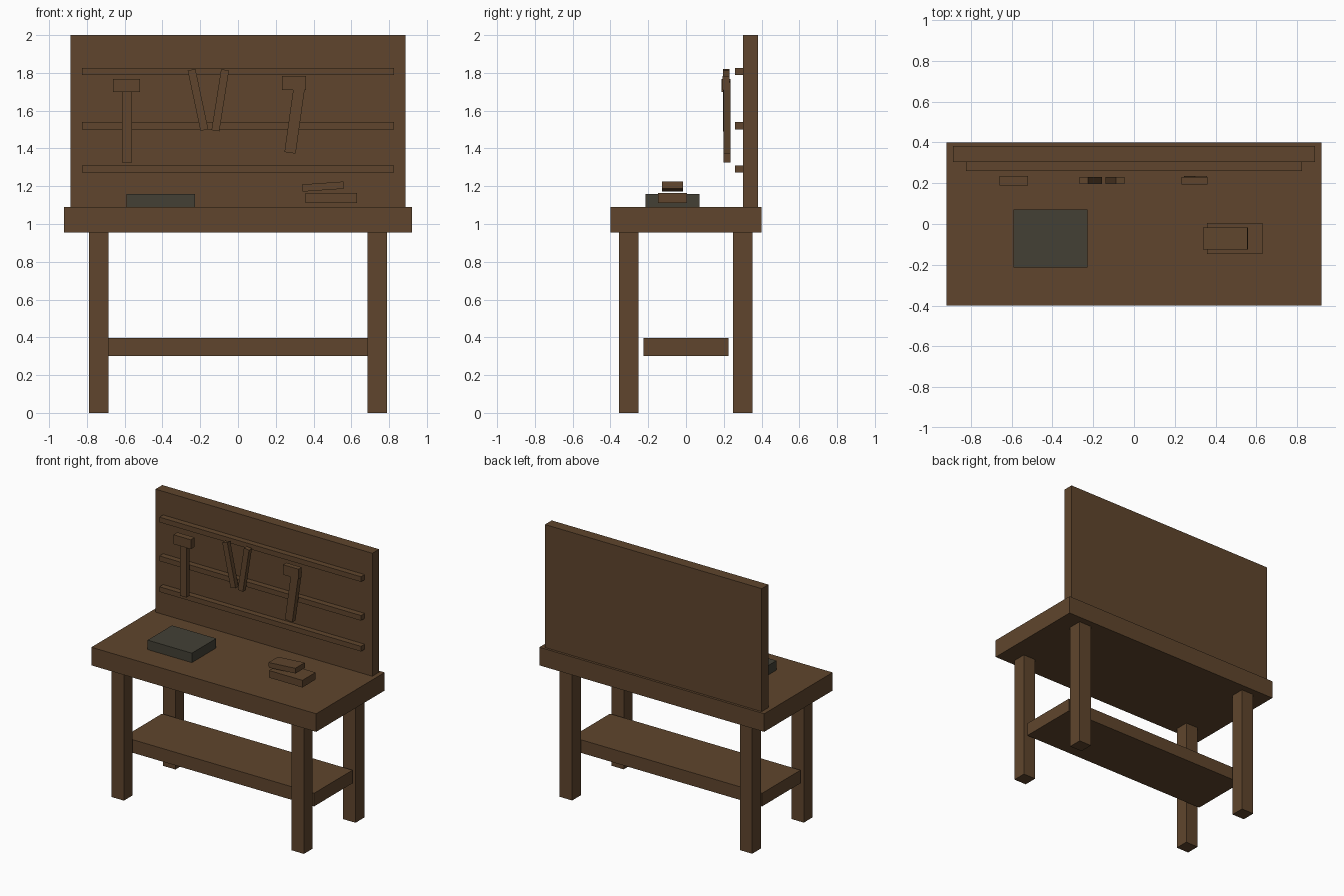
import bpy
from math import radians

cube = bpy.data.objects.get("Cube")
if cube:
    bpy.data.objects.remove(cube, do_unlink=True)


def material(name, rgb):
    m = bpy.data.materials.new(name)
    m.use_nodes = True
    m.diffuse_color = (*rgb, 1)
    m.node_tree.nodes["Principled BSDF"].inputs["Base Color"].default_value = (*rgb, 1)
    return m


wood = material("brown wood", (0.115, 0.06, 0.026))
metal = material("dark metal", (0.056, 0.051, 0.036))


def box(name, xs, ys, zs, mat=wood, tilt=0):
    """Box spanning the given ranges, then tilted about its own y axis."""
    spans = (xs, ys, zs)
    bpy.ops.mesh.primitive_cube_add(size=1, location=[(a + b) / 2 for a, b in spans])
    ob = bpy.context.object
    ob.name = name
    ob.scale = [b - a for a, b in spans]
    ob.rotation_euler.y = radians(tilt)
    ob.data.materials.append(mat)
    return ob


def stick(name, x, z, width, length, ys, tilt):
    """Upright tool shaft centred at x, z."""
    return box(name, (x - width / 2, x + width / 2), ys,
               (z - length / 2, z + length / 2), tilt=tilt)


# Bench: top, legs and lower shelf
box("bench_top", (-0.92, 0.92), (-0.4, 0.4), (0.956, 1.09))
for side, x in (("left", 0.737), ("right", -0.737)):
    for end, y in (("front", -0.303), ("back", 0.3)):
        box(f"{end}_{side}_leg", (x - 0.051, x + 0.051), (y - 0.051, y + 0.051), (0, 0.956))
box("lower_shelf", (-0.78, 0.78), (-0.225, 0.225), (0.3, 0.397))

# Tool board with three slats
box("tool_board", (-0.887, 0.887), (0.303, 0.382), (1.09, 2))
for name, z in (("lower", 1.292), ("middle", 1.52), ("upper", 1.807)):
    box(f"{name}_slat", (-0.825, 0.825), (0.26, 0.303), (z - 0.019, z + 0.019))

# Hanging tools
box("mallet_head", (-0.661, -0.519), (0.189, 0.235), (1.698, 1.767))
box("mallet_handle", (-0.614, -0.561), (0.198, 0.236), (1.325, 1.7))
stick("chisel_one", -0.212, 1.657, 0.042, 0.326, (0.197, 0.231), -12)
stick("chisel_two", -0.094, 1.655, 0.042, 0.326, (0.197, 0.231), 9)
box("hatchet_head", (0.233, 0.36), (0.193, 0.231), (1.709, 1.783))
stick("hatchet_handle", 0.302, 1.565, 0.06, 0.38, (0.198, 0.236), 8)

# Items on the bench top
box("sharpening_plate", (-0.59, -0.228), (-0.214, 0.071), (1.09, 1.16), metal)
box("plane_body", (0.357, 0.63), (-0.147, 0.006), (1.11, 1.163))
box("plane_grip", (0.339, 0.559), (-0.126, -0.016), (1.179, 1.217), tilt=-4)
